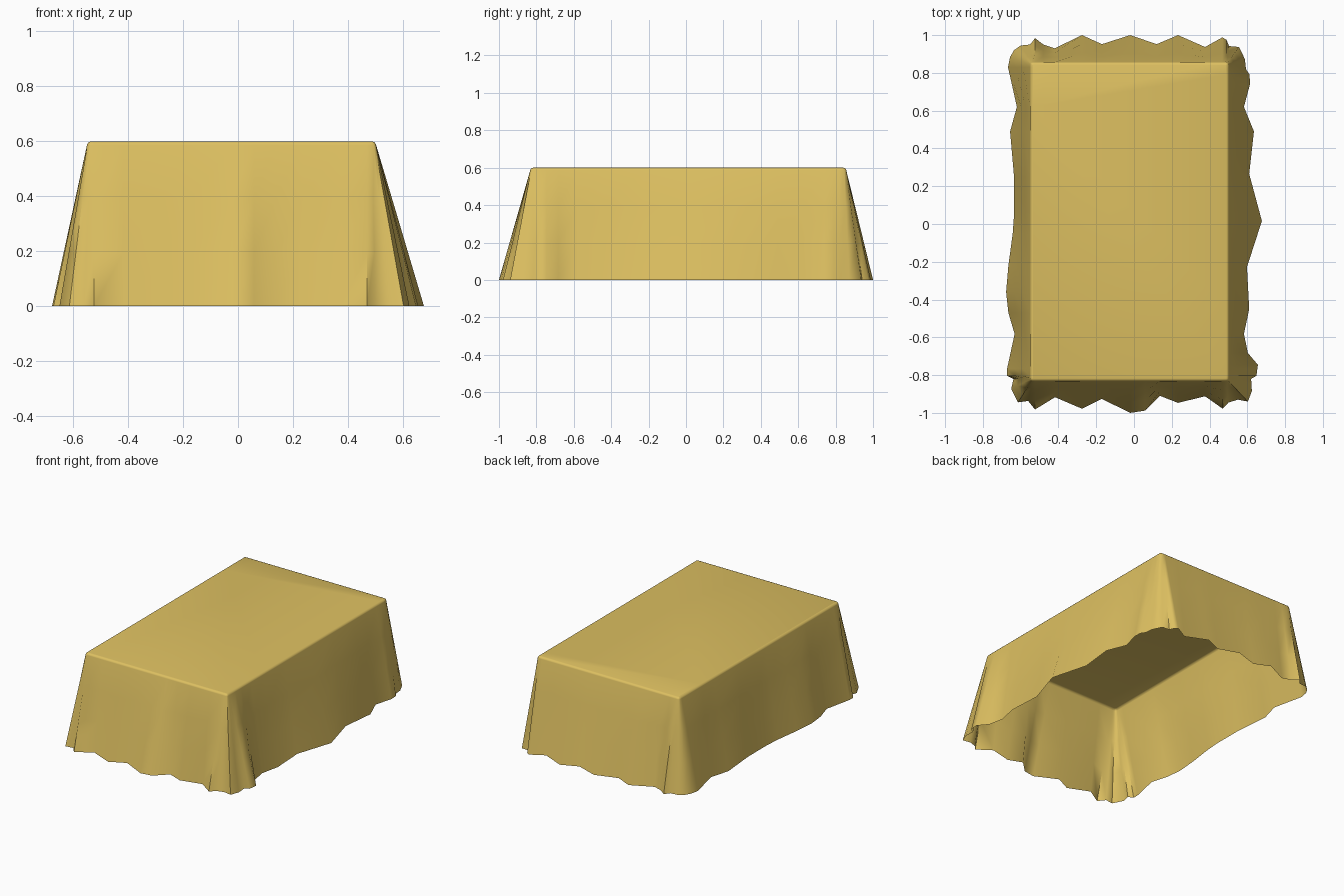
import bpy, bmesh, math
from mathutils import Vector

if "Cube" in bpy.data.objects:
    bpy.data.objects.remove(bpy.data.objects["Cube"])

# wavy hem outline on the floor, one list per side (clockwise from back left)
back = [(-.667, .83), (-.656, .884), (-.635, .92), (-.6, .945), (-.55, .95), (-.524, .984),
        (-.48, .95), (-.42, .93), (-.275, 1), (-.17, .952), (-.02, 1), (.12, .952),
        (.233, 1), (.376, .937), (.468, .988), (.49, .975), (.503, .942)]
right = [(.556, .937), (.587, .873), (.593, .82), (.612, .79), (.614, .74), (.582, .62),
         (.635, .49), (.61, .265), (.677, .016), (.598, -.228), (.61, -.45), (.582, -.582),
         (.603, -.683), (.656, -.746), (.648, -.804), (.62, -.82), (.624, -.884)]
front = [(.603, -.94), (.55, -.93), (.5, -.945), (.47, -.978), (.376, -.912), (.233, -.947),
         (.138, -.91), (.058, -.988), (-.02, -1), (-.17, -.926), (-.275, -.978),
         (-.418, -.917), (-.524, -.982), (-.56, -.937), (-.614, -.944)]
left = [(-.65, -.873), (-.638, -.82), (-.672, -.804), (-.672, -.767), (-.632, -.582),
        (-.665, -.47), (-.677, -.36), (-.665, -.22), (-.642, -.05), (-.635, .05), (-.635, .25), (-.656, .49), (-.62, .62)]
hem = [Vector(p) for p in back + right + front + left]

# table top rectangle under the cloth, and edge rounding
X0, X1, Y0, Y1, R, H = -.55, .503, -.833, .857, .016, .6


def rim_point(p, spread):
    """Nearest point on the rounded table edge."""
    c = Vector((min(max(p.x, X0 + R), X1 - R), min(max(p.y, Y0 + R), Y1 - R)))
    return c + (p - c).normalized() * spread


bm = bmesh.new()
rings = []
# rounded top edge, then straight folds falling to the hem
for a in (5, 35, 65, 80):
    t = math.radians(a)
    rings.append([bm.verts.new((*rim_point(p, R * math.sin(t)), H - R * (1 - math.cos(t)))) for p in hem])
z_edge = H - R * (1 - math.cos(math.radians(80)))
for k in (.33, .67, 1):
    rings.append([bm.verts.new((*rim_point(p, R).lerp(p, k), z_edge * (1 - k))) for p in hem])

n = len(hem)
for a, b in zip(rings, rings[1:]):
    for i in range(n):
        j = (i + 1) % n
        bm.faces.new((a[i], a[j], b[j], b[i]))
bm.faces.new(list(reversed(rings[0])))
bmesh.ops.recalc_face_normals(bm, faces=bm.faces)
# open sheet: make sure the top faces up
top = max(bm.faces, key=lambda f: f.calc_area() if abs(f.normal.z) > .9 else 0)
if top.normal.z < 0:
    bmesh.ops.reverse_faces(bm, faces=bm.faces)

# cloth object
me = bpy.data.meshes.new("tablecloth")
bm.to_mesh(me)
bm.free()
cloth = bpy.data.objects.new("tablecloth", me)
bpy.context.collection.objects.link(cloth)
mat = bpy.data.materials.new("golden yellow cloth")
mat.diffuse_color = (.73, .53, .12, 1)
mat.use_nodes = True
mat.node_tree.nodes["Principled BSDF"].inputs["Base Color"].default_value = mat.diffuse_color
me.materials.append(mat)
bpy.context.view_layer.objects.active = cloth
cloth.select_set(True)
bpy.ops.object.shade_smooth_by_angle(angle=math.radians(60))
